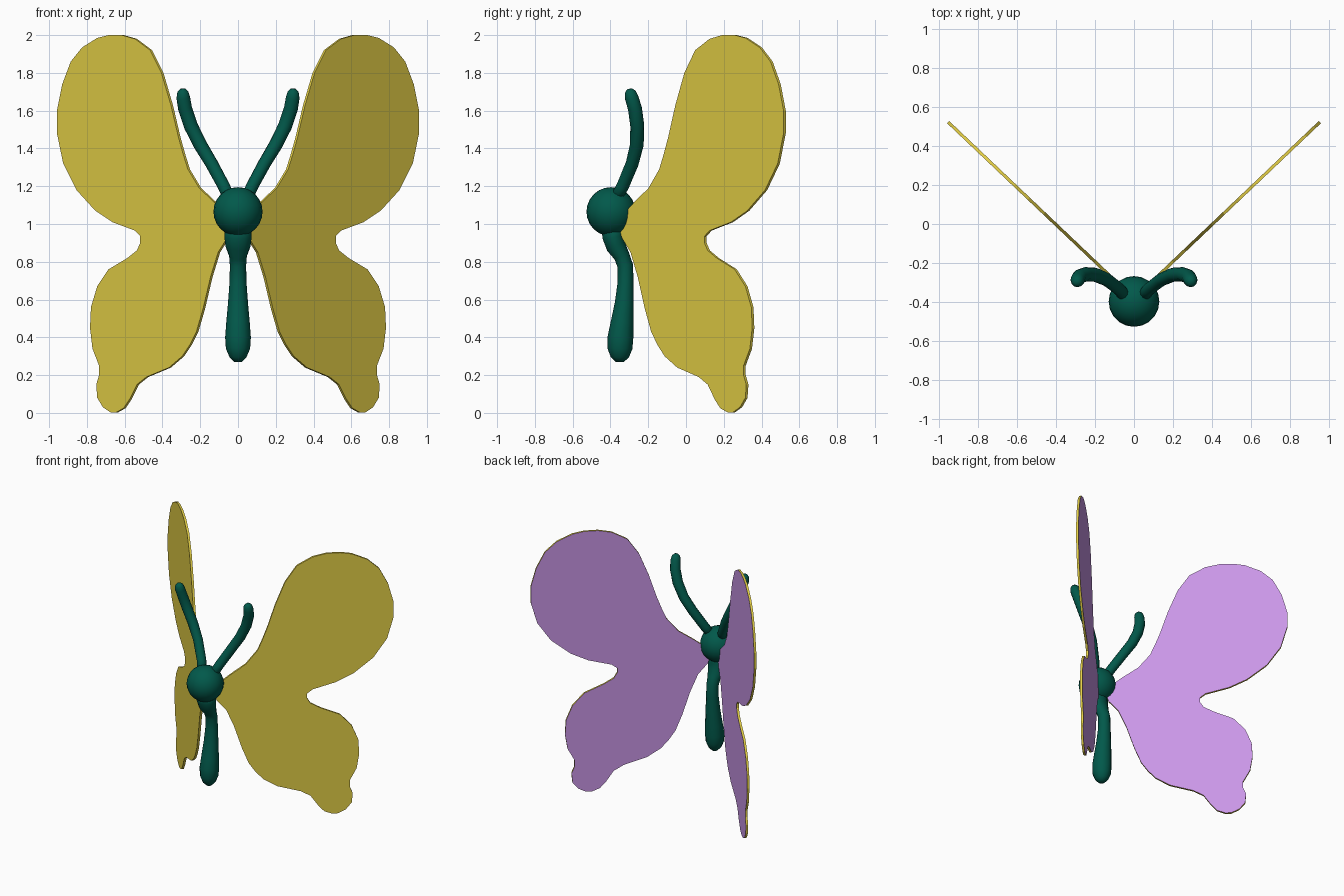
import bpy, bmesh, math
from mathutils import Vector

if "Cube" in bpy.data.objects:
    bpy.data.objects.remove(bpy.data.objects["Cube"])


def material(name, rgb):
    m = bpy.data.materials.new(name)
    m.diffuse_color = (*rgb, 1)
    m.use_nodes = True
    m.node_tree.nodes["Principled BSDF"].inputs["Base Color"].default_value = m.diffuse_color
    return m


YELLOW = material("wing_yellow", (0.78, 0.63, 0.062))
PURPLE = material("wing_purple", (0.60, 0.31, 0.81))
GREEN = material("body_green", (0.0005, 0.10, 0.07))


def finish(name, bm, mats):
    me = bpy.data.meshes.new(name)
    bmesh.ops.recalc_face_normals(bm, faces=bm.faces[:])
    bm.to_mesh(me)
    bm.free()
    for m in mats:
        me.materials.append(m)
    ob = bpy.data.objects.new(name, me)
    bpy.context.collection.objects.link(ob)
    return ob


# Wing outline as (x, z); depth follows the backward sweep of the wing
OUTLINE = [(0.03, 1.02), (0.12, 1.115), (0.20, 1.19), (0.26, 1.29), (0.285, 1.37),
           (0.31, 1.46), (0.35, 1.63), (0.40, 1.80), (0.46, 1.92), (0.54, 1.98),
           (0.61, 2.0), (0.68, 2.0), (0.74, 1.985), (0.82, 1.935), (0.88, 1.86),
           (0.925, 1.74), (0.953, 1.6), (0.953, 1.48), (0.92, 1.32), (0.85, 1.18),
           (0.75, 1.07), (0.66, 1.01), (0.54, 0.965), (0.512, 0.935), (0.512, 0.90),
           (0.53, 0.86), (0.58, 0.82), (0.68, 0.76), (0.74, 0.67), (0.773, 0.56),
           (0.778, 0.45), (0.765, 0.34), (0.73, 0.25), (0.73, 0.20), (0.745, 0.15),
           (0.74, 0.08), (0.71, 0.03), (0.67, 0.003), (0.64, 0.003), (0.60, 0.025),
           (0.57, 0.07), (0.53, 0.15), (0.48, 0.19), (0.36, 0.24), (0.29, 0.30),
           (0.25, 0.36), (0.215, 0.43), (0.18, 0.55), (0.14, 0.72), (0.10, 0.85),
           (0.05, 0.93)]
SWEEP = 0.95
THICK = 0.016


def wing(name, side):
    front = Vector((side * SWEEP, -1, 0)).normalized()
    bm = bmesh.new()
    rings = [[bm.verts.new(Vector((side * x, -0.383 + SWEEP * x, z)) + front * d)
              for x, z in OUTLINE] for d in (THICK / 2, -THICK / 2)]
    n = len(OUTLINE)
    for r in rings:
        bm.faces.new(r)
    for i in range(n):
        j = (i + 1) % n
        bm.faces.new((rings[0][i], rings[0][j], rings[1][j], rings[1][i]))
    bmesh.ops.recalc_face_normals(bm, faces=bm.faces[:])
    # Purple on the back, yellow on the front and rim
    for f in bm.faces:
        f.material_index = 1 if f.normal.dot(front) < -0.9 else 0
    finish(name, bm, [YELLOW, PURPLE])


def tube(name, rings, sides=12):
    """Loft rings (x, y, z, rx, ry) along a path, each ring square to the path."""
    bm = bmesh.new()
    pts = [Vector(r[:3]) for r in rings]
    loops = []
    for i, r in enumerate(rings):
        t = (pts[min(i + 1, len(pts) - 1)] - pts[max(i - 1, 0)]).normalized()
        v = t.cross(Vector((1, 0, 0))).normalized()
        u = v.cross(t)
        loops.append([bm.verts.new(pts[i] + u * r[3] * math.cos(a) + v * r[4] * math.sin(a))
                      for a in (k * math.tau / sides for k in range(sides))])
    for a, b in zip(loops, loops[1:]):
        for k in range(sides):
            m = (k + 1) % sides
            bm.faces.new((a[k], a[m], b[m], b[k]))
    bm.faces.new(loops[0])
    bm.faces.new(loops[-1])
    ob = finish(name, bm, [GREEN])
    ob.data.shade_smooth()
    return ob


for label, s in (("left", -1), ("right", 1)):
    wing(label + "_wing", s)
    # Antenna with a slightly thicker rounded tip
    tube(label + "_antenna", [(s * x, y, z, r, r) for x, y, z, r in (
        (0.04, -0.38, 1.12, 0.032), (0.075, -0.335, 1.20, 0.033),
        (0.14, -0.285, 1.32, 0.034), (0.20, -0.26, 1.42, 0.036),
        (0.25, -0.258, 1.52, 0.037), (0.28, -0.27, 1.61, 0.037),
        (0.29, -0.288, 1.67, 0.036), (0.292, -0.296, 1.70, 0.029),
        (0.293, -0.299, 1.715, 0.014))])

# Thorax, pinched waist and swelling abdomen
tube("body", [(0, -0.39, 1.0, 0.07, 0.06), (0, -0.385, 0.93, 0.072, 0.057),
              (0, -0.37, 0.88, 0.066, 0.052), (0, -0.34, 0.83, 0.047, 0.042),
              (0, -0.322, 0.78, 0.043, 0.042), (0, -0.32, 0.69, 0.045, 0.042),
              (0, -0.327, 0.58, 0.053, 0.05), (0, -0.338, 0.48, 0.062, 0.06),
              (0, -0.347, 0.40, 0.068, 0.068), (0, -0.35, 0.34, 0.064, 0.066),
              (0, -0.35, 0.295, 0.045, 0.048), (0, -0.35, 0.270, 0.02, 0.022)])

# Head
bpy.ops.mesh.primitive_uv_sphere_add(segments=20, ring_count=12, radius=0.13,
                                     location=(0, -0.397, 1.065))
head = bpy.context.object
head.name = "head"
head.data.materials.append(GREEN)
head.data.shade_smooth()
